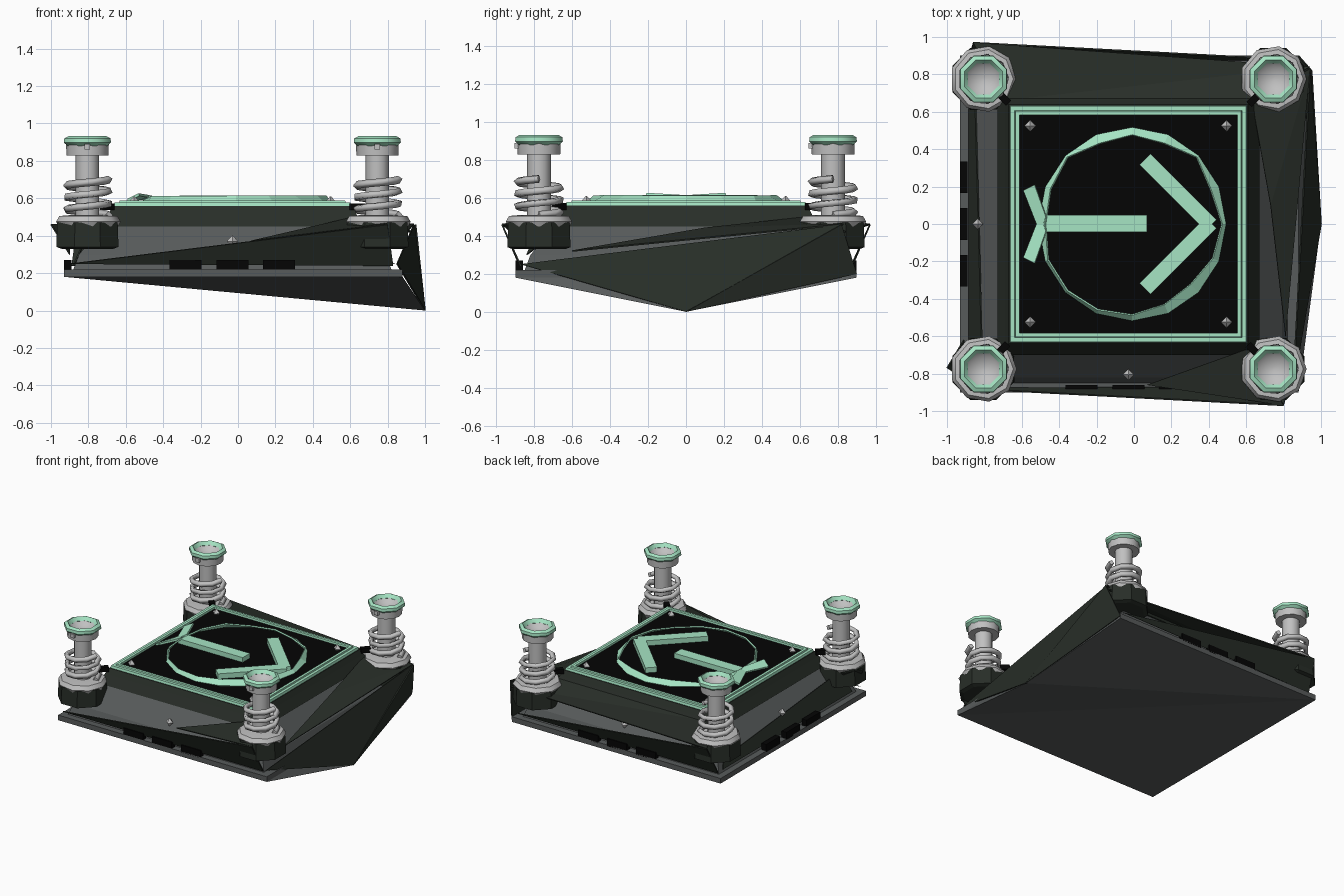
import bpy, bmesh
from math import sin, cos, pi, radians
from mathutils import Vector, Matrix

if "Cube" in bpy.data.objects:
    bpy.data.objects.remove(bpy.data.objects["Cube"])

CX = -0.03  # centre of the square body


def material(name, r, g, b):
    m = bpy.data.materials.new(name)
    m.use_nodes = True
    m.diffuse_color = (r, g, b, 1)
    m.node_tree.nodes["Principled BSDF"].inputs["Base Color"].default_value = (r, g, b, 1)
    return m


ARMOUR = material("dark green armour", 0.021, 0.027, 0.021)
PLATE = material("plate grey", 0.097, 0.105, 0.105)
METAL = material("light metal", 0.53, 0.53, 0.53)
BLACK = material("black", 0.0015, 0.0015, 0.0015)
MINT = material("mint green", 0.38, 0.78, 0.55)


def mesh(name, verts, faces, mat, thick=0, smooth=False):
    me = bpy.data.meshes.new(name)
    me.from_pydata(verts, [], faces)
    bm = bmesh.new()
    bm.from_mesh(me)
    bmesh.ops.recalc_face_normals(bm, faces=bm.faces)
    bm.to_mesh(me)
    bm.free()
    ob = bpy.data.objects.new(name, me)
    bpy.context.collection.objects.link(ob)
    me.materials.append(mat)
    if thick:
        mod = ob.modifiers.new("thickness", "SOLIDIFY")
        mod.thickness, mod.offset = thick, 0
    if smooth:
        bpy.ops.object.select_all(action="DESELECT")
        ob.select_set(True)
        bpy.context.view_layer.objects.active = ob
        bpy.ops.object.shade_smooth_by_angle(angle=radians(50))
    return ob


def box(name, centre, size, mat, turn=0):
    rot = Matrix.Rotation(turn, 3, "Z")
    v = [Vector(centre) + rot @ Vector((x * size[0] / 2, y * size[1] / 2, z * size[2] / 2))
         for z in (-1, 1) for x, y in ((-1, -1), (1, -1), (1, 1), (-1, 1))]
    f = [(3, 2, 1, 0), (4, 5, 6, 7)] + [(i, (i + 1) % 4, (i + 1) % 4 + 4, i + 4) for i in range(4)]
    return mesh(name, v, f, mat)


def lathe(name, x, y, profile, sides, mat, smooth=True, turn=0, closed=False):
    """Spin (radius, height) pairs about a vertical axis."""
    v = [(x + r * cos(2 * pi * i / sides + turn), y + r * sin(2 * pi * i / sides + turn), z)
         for r, z in profile for i in range(sides)]
    n = len(profile)
    f = [(k * sides + i, k * sides + (i + 1) % sides,
          (k + 1) % n * sides + (i + 1) % sides, (k + 1) % n * sides + i)
         for k in range(n if closed else n - 1) for i in range(sides)]
    if not closed:
        f += [tuple(range(sides)), tuple(range((n - 1) * sides, n * sides))]
    return mesh(name, v, f, mat, smooth=smooth)


def square_rings(name, rings, mat, caps=True):
    """Stacked squares of (half side, height)."""
    return lathe(name, CX, 0, [(h * 2 ** 0.5, z) for h, z in rings], 4, mat, False, pi / 4, not caps)


def spin(p, k):
    """Turn a body-centred point by k quarter turns."""
    x, y, z = p
    for _ in range(k):
        x, y = -y, x
    return (x + CX, y, z)


def bolt(name, x, y, z, r=0.03):
    lathe(name, x, y, [(0.003, z - r), (r, z), (0.003, z + r)], 4, METAL, False)


# Base plate and folded keel reaching down to one low point
box("base_plate", (-0.025, 0, 0.2), (1.81, 1.8, 0.04), PLATE)
tip = (1, 0, 0)
keel = [(-0.93, -0.9, 0.18), (0.88, -0.9, 0.18), (0.88, 0.9, 0.18), (-0.93, 0.9, 0.18), tip]
mesh("keel", keel, [(0, 3, 1), (1, 3, 4), (3, 2, 4), (1, 4, 2)], PLATE)

# Body core, collar and pad
square_rings("core", [(0.85, 0.22), (0.82, 0.3), (0.69, 0.45), (0.66, 0.5)], PLATE)
square_rings("collar", [(0.7, 0.45), (0.66, 0.52), (0.64, 0.56), (0.58, 0.56)], ARMOUR)
square_rings("pad", [(0.6, 0.54), (0.59, 0.572)], BLACK)
square_rings("outer_trim", [(0.605, 0.555), (0.635, 0.555), (0.63, 0.578), (0.608, 0.578)], MINT, False)
square_rings("inner_trim", [(0.58, 0.555), (0.608, 0.555), (0.603, 0.587), (0.583, 0.587)], MINT, False)

# Slanted armour on each side, carried round by quarter turns
for k, side in enumerate(("front", "right", "back", "left")):
    low, high = spin((-0.87, -0.88, 0.25), k), spin((0.83, -0.97, 0.46), k)
    inner = spin((0.66, -0.66, 0.5), k)
    foot = tip if side == "right" else spin((0.86, -0.87, 0.24), k)
    if side == "left":
        # Low inset wall, with a short spike beside the corner cup
        mesh("left_armour", [spin(p, k) for p in ((-0.8, -0.85, 0.24), (0.8, -0.85, 0.24),
                                                  (0.75, -0.78, 0.4), (-0.75, -0.82, 0.3))],
             [(0, 1, 2, 3)], ARMOUR, 0.008)
        mesh("left_spike", [spin((0.77, -0.97, 0.46), k), spin((0.62, -0.88, 0.46), k),
                            spin((0.84, -0.87, 0.3), k)], [(0, 1, 2)], ARMOUR, 0.008)
    else:
        mesh(side + "_armour", [low, high, foot], [(0, 1, 2)], ARMOUR, 0.008)
    if side == "front":
        mesh("front_shoulder", [spin((0.1, -0.86, 0.37), k), high, inner], [(0, 1, 2)], ARMOUR, 0.008)
    elif side == "right":
        mesh("right_shoulder", [spin((-0.6, -0.84, 0.32), k), high, inner, spin((0.1, -0.76, 0.44), k)],
             [(0, 1, 3), (1, 2, 3)], ARMOUR, 0.008)
    elif side == "back":
        mesh("back_shoulder", [spin((-0.97, -0.84, 0.42), k), high, inner, spin((-0.66, -0.66, 0.5), k)],
             [(0, 1, 2), (0, 2, 3)], ARMOUR, 0.008)
    if side != "right":
        bolt(side + "_bolt", *spin((0, -0.805, 0.37), k))
        for j in (-1, 0, 1):
            x, y, z = spin((j * 0.25, -0.88, 0.24), k)
            size = (0.17, 0.04, 0.06) if k % 2 == 0 else (0.04, 0.17, 0.06)
            box(side + "_clip", (x, y, z), size, BLACK)

# Far edge of the low panel
mesh("right_lower_armour", [tip, (0.95, 0.82, 0.46), (0.88, 0.9, 0.2)], [(0, 1, 2)], ARMOUR, 0.008)


def spring(x, y):
    cu = bpy.data.curves.new("spring", "CURVE")
    cu.dimensions = "3D"
    cu.bevel_depth, cu.bevel_resolution = 0.021, 0
    sp = cu.splines.new("POLY")
    turns, steps = 3, 9
    sp.points.add(turns * steps)
    for i, p in enumerate(sp.points):
        a = 2 * pi * i / steps
        p.co = (x + 0.115 * cos(a), y + 0.115 * sin(a), 0.51 + 0.19 * i / (turns * steps), 1)
    cu.use_fill_caps = True
    cu.materials.append(METAL)
    ob = bpy.data.objects.new("spring", cu)
    bpy.context.collection.objects.link(ob)


# Sprung corner posts
for k in range(4):
    x, y, _ = spin((0.775, 0.775, 0), k)
    t = pi / 8
    lathe("corner_cup", x, y, [(0.15, 0.33), (0.18, 0.34), (0.175, 0.47), (0.1, 0.47)], 8, ARMOUR, False, t)
    lathe("cup_rim", x, y, [(0.12, 0.45), (0.165, 0.45), (0.178, 0.475), (0.16, 0.505), (0.1, 0.51)],
          9, METAL)
    lathe("post", x, y, [(0.063, 0.46), (0.063, 0.84)], 12, METAL)
    lathe("post_cap", x, y, [(0.06, 0.83), (0.112, 0.83), (0.115, 0.91), (0.1, 0.915), (0.07, 0.88), (0.01, 0.868)],
          12, METAL)
    lathe("cap_ring", x, y, [(0.09, 0.905), (0.115, 0.88), (0.136, 0.898), (0.134, 0.92), (0.11, 0.932)],
          8, MINT, True, t, True)
    box("cap_stud", (x, y - 0.115, 0.875), (0.03, 0.03, 0.03), METAL)
    spring(x, y)
    box("corner_pin", spin((0.67, 0.665, 0.555), k), (0.07, 0.04, 0.035), BLACK, pi / 4 + k * pi / 2)
    bolt("pad_bolt", *spin((0.525, 0.525, 0.58), k))

# Arrow on the pad
box("arrow_shaft", (-0.21, 0.003, 0.59), (0.56, 0.09, 0.04), MINT)
for s in (-1, 1):
    box("arrow_head", (0.235, s * 0.17, 0.595), (0.5, 0.085, 0.04), MINT, -s * pi / 4)

# Uneven faceted ring around the arrow
widths = [0.02, 0.045, 0.012, 0.05, 0.04, 0.05, 0.012, 0.03, 0.04, 0.015, 0.012, 0.02, 0.03, 0.05, 0.06, 0.035]
n = len(widths)
ring = []
for i, w in enumerate(widths):
    a = 2 * pi * i / n
    for r, z in ((0.515, 0.582), (0.515 - w, 0.61)):
        ring.append((-0.01 + r * 0.97 * cos(a), r * sin(a), z))
mesh("ring", ring, [(2 * i, 2 * i + 1, (2 * i + 3) % (2 * n), (2 * i + 2) % (2 * n)) for i in range(n)],
     MINT, 0.01)

# Knot where the ring meets the shaft
for s in (-1, 1):
    mesh("ring_knot", [(-0.5, -s * 0.05, 0.6), (-0.59, s * 0.18, 0.59), (-0.53, s * 0.21, 0.62), (-0.47, s * 0.04, 0.61)],
         [(0, 1, 2, 3)], MINT, 0.015)
